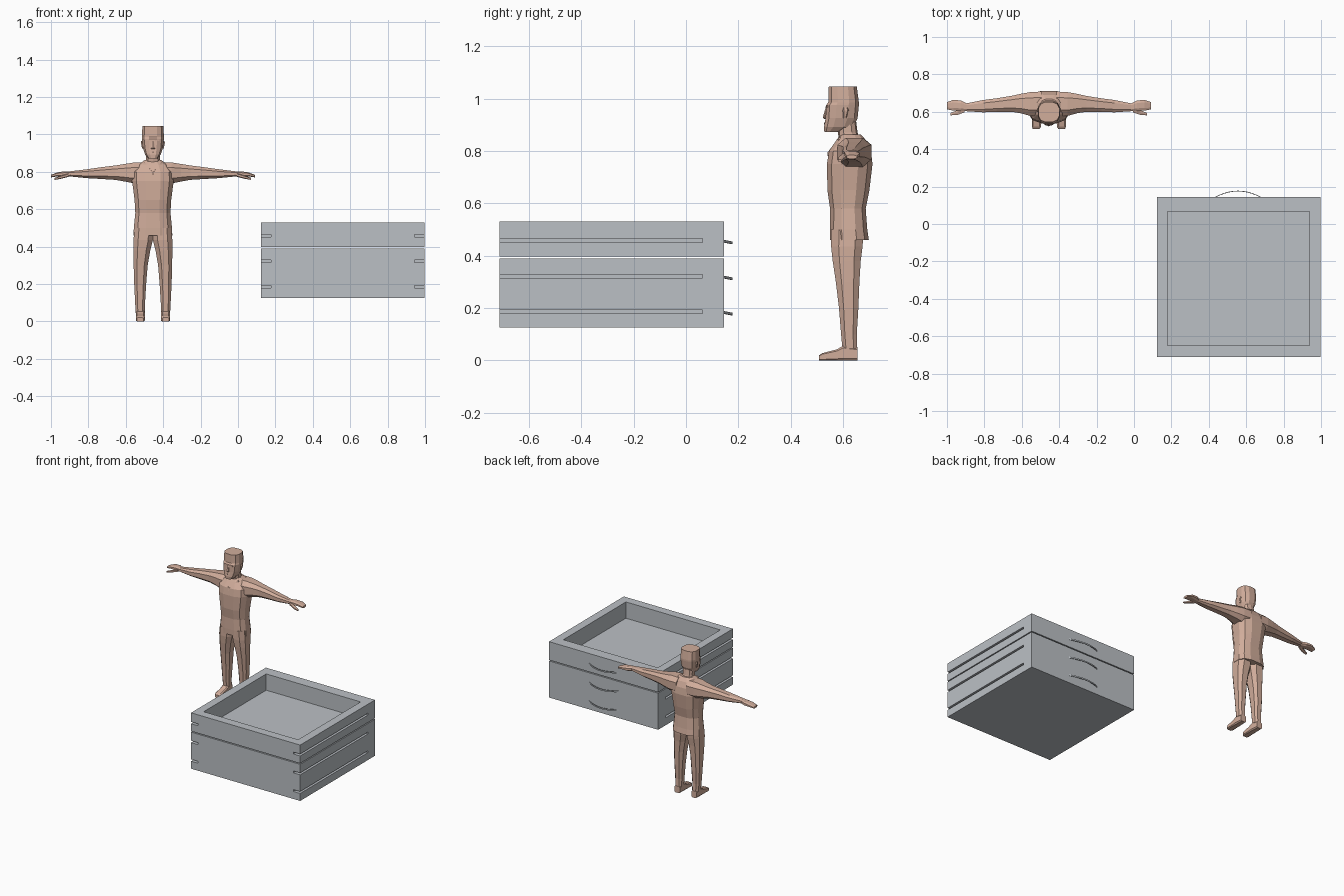
import bpy, bmesh, math
from mathutils import Vector


def material(name, rgb):
    m = bpy.data.materials.new(name)
    m.diffuse_color = (*rgb, 1)
    return m


GREY = material("drawer grey", (0.50, 0.53, 0.56))
SKIN = material("figure tan", (0.64, 0.42, 0.33))
CX = -0.455  # figure centre line


def finish(name, bm, mat):
    bmesh.ops.recalc_face_normals(bm, faces=bm.faces)
    me = bpy.data.meshes.new(name)
    bm.to_mesh(me)
    bm.free()
    me.materials.append(mat)
    ob = bpy.data.objects.new(name, me)
    bpy.context.collection.objects.link(ob)
    return ob


def box(name, lo, hi, mat):
    bm = bmesh.new()
    bmesh.ops.create_cube(bm, size=1)
    lo, hi = Vector(lo), Vector(hi)
    for v in bm.verts:
        v.co = (lo + hi) / 2 + Vector([a * b for a, b in zip(v.co, hi - lo)])
    return finish(name, bm, mat)


def skin_rings(name, rings, mat):
    bm = bmesh.new()
    vs = [[bm.verts.new(p) for p in r] for r in rings]
    n = len(vs[0])
    for a, b in zip(vs, vs[1:]):
        for i in range(n):
            bm.faces.new((a[i], a[(i + 1) % n], b[(i + 1) % n], b[i]))
    bm.faces.new(vs[0])
    bm.faces.new(vs[-1])
    return finish(name, bm, mat)


def loft(name, axis, sections, n=10, power=0.75, side=1):
    """Sections are (position, a0, a1, b0, b1) bounds across the given axis."""
    ang = [2 * math.pi * (i + 0.5) / n for i in range(n)]
    ca = [math.copysign(abs(math.cos(t)) ** power, math.cos(t)) for t in ang]
    sa = [math.copysign(abs(math.sin(t)) ** power, math.sin(t)) for t in ang]
    mc, ms = max(ca), max(sa)
    rings = []
    for t, a0, a1, b0, b1 in sections:
        ring = []
        for c, s in zip(ca, sa):
            a = (a0 + a1) / 2 + (a1 - a0) / 2 * c / mc
            b = (b0 + b1) / 2 + (b1 - b0) / 2 * s / ms
            x, y, z = {"x": (t, a, b), "y": (a, t, b), "z": (a, b, t)}[axis]
            ring.append((CX + side * x, y, z))
        rings.append(ring)
    return skin_rings(name, rings, SKIN)


def centred(rows):
    return [(z, -w, w, y0, y1) for z, w, y0, y1 in rows]


def cut(ob, cutters):
    for c in cutters:
        c.hide_render = True
        m = ob.modifiers.new("cut", "BOOLEAN")
        m.operation, m.solver, m.object = "DIFFERENCE", "EXACT", c
    dg = bpy.context.evaluated_depsgraph_get()
    me = bpy.data.meshes.new_from_object(ob.evaluated_get(dg))
    ob.modifiers.clear()
    ob.data = me
    for c in cutters:
        bpy.data.objects.remove(c)


# Stack of three drawers with runner grooves and bow handles
X0, X1, Y0, Y1 = 0.122, 0.997, -0.712, 0.145
for name, z0, z1 in (("bottom", 0.125, 0.26), ("middle", 0.26, 0.39), ("top", 0.397, 0.53)):
    drawer = box(name + "_drawer", (X0, Y0, z0), (X1, Y1, z1), GREY)
    g0, g1 = z0 + 0.054, z0 + 0.068
    cut(drawer, [
        box("cavity", (0.18, -0.65, z0 + 0.015), (0.937, 0.066, z1 + 0.1), GREY),
        box("groove_left", (X0 - 0.1, Y0 - 0.1, g0), (X0 + 0.054, 0.063, g1), GREY),
        box("groove_right", (X1 - 0.054, Y0 - 0.1, g0), (X1 + 0.1, 0.063, g1), GREY)])
    rings = []
    for i in range(17):
        t = i / 8 - 1
        x, bulge = 0.556 + 0.125 * t, 1 - t * t
        y, z = Y1 - 0.002 + 0.035 * bulge, z0 + 0.059 - 0.007 * bulge
        rings.append([(x, y - 0.004, z - 0.005), (x, y, z - 0.005),
                      (x, y, z + 0.005), (x, y - 0.004, z + 0.005)])
    skin_rings(name + "_handle", rings, GREY)

# Shirt-covered torso with a flared hem
loft("torso", "z", centred([
    (0.46, 0.104, 0.55, 0.698), (0.50, 0.102, 0.549, 0.692),
    (0.58, 0.094, 0.55, 0.686), (0.65, 0.098, 0.54, 0.70),
    (0.75, 0.111, 0.538, 0.712), (0.80, 0.11, 0.546, 0.706),
    (0.838, 0.08, 0.572, 0.69), (0.862, 0.045, 0.59, 0.668)]), 12)

# Neck and flat-topped head
loft("neck", "z", centred([
    (0.83, 0.042, 0.585, 0.668), (0.87, 0.037, 0.58, 0.655), (0.91, 0.038, 0.58, 0.65)]))
loft("head", "z", centred([
    (0.872, 0.026, 0.528, 0.592), (0.892, 0.042, 0.527, 0.64),
    (0.925, 0.053, 0.533, 0.655), (0.975, 0.059, 0.535, 0.66),
    (0.985, 0.059, 0.543, 0.66), (1.045, 0.056, 0.545, 0.652)]), 12)
loft("nose", "z", centred([
    (0.922, 0.010, 0.527, 0.55), (0.928, 0.011, 0.522, 0.55), (0.965, 0.005, 0.533, 0.55)]), 6)
loft("lips", "z", centred([(0.899, 0.014, 0.528, 0.55), (0.909, 0.012, 0.527, 0.55)]), 6)

for s, tag in ((-1, "right"), (1, "left")):
    # Ear, eyebrow and collar flap
    loft(tag + "_ear", "z", [
        (0.925, 0.05, 0.058, 0.60, 0.612), (0.955, 0.05, 0.064, 0.598, 0.622),
        (0.965, 0.05, 0.062, 0.60, 0.618)], 6, side=s)
    loft(tag + "_eyebrow", "x", [
        (0.010, 0.533, 0.55, 0.963, 0.970), (0.036, 0.538, 0.56, 0.966, 0.973)], 4, side=s)
    strip = [(0, 0.541, 0.780), (0.054, 0.583, 0.842), (0.044, 0.583, 0.852), (0, 0.541, 0.795)]
    skin_rings(tag + "_collar", [[(CX + s * x, y + d, z) for x, y, z in strip]
                                 for d in (0, 0.022)], SKIN)

    # Arm tapering to a flat hand with a thumb
    loft(tag + "_arm", "x", [
        (0.04, 0.578, 0.708, 0.74, 0.85), (0.10, 0.578, 0.705, 0.738, 0.85),
        (0.15, 0.592, 0.696, 0.748, 0.842), (0.20, 0.60, 0.685, 0.757, 0.834),
        (0.28, 0.60, 0.672, 0.762, 0.824), (0.35, 0.597, 0.663, 0.766, 0.814),
        (0.44, 0.603, 0.645, 0.775, 0.803), (0.47, 0.605, 0.660, 0.773, 0.803),
        (0.51, 0.606, 0.664, 0.776, 0.797), (0.545, 0.613, 0.652, 0.770, 0.784)], 8, side=s)
    loft(tag + "_thumb", "x", [
        (0.45, 0.597, 0.625, 0.773, 0.793), (0.49, 0.583, 0.608, 0.763, 0.780),
        (0.525, 0.581, 0.594, 0.757, 0.768)], 6, side=s)

    # Trouser leg
    loft(tag + "_leg", "z", [
        (0.045, 0.043, 0.092, 0.597, 0.654), (0.10, 0.042, 0.095, 0.592, 0.652),
        (0.20, 0.036, 0.100, 0.584, 0.658), (0.30, 0.028, 0.103, 0.572, 0.662),
        (0.38, 0.014, 0.104, 0.560, 0.667), (0.435, 0.0, 0.104, 0.554, 0.674),
        (0.50, 0.0, 0.098, 0.554, 0.678)], 8, side=s)

    # Shoe
    loft(tag + "_shoe", "y", [
        (0.508, 0.050, 0.086, 0, 0.020), (0.520, 0.043, 0.091, 0, 0.028),
        (0.575, 0.043, 0.091, 0, 0.042), (0.60, 0.043, 0.091, 0, 0.056),
        (0.655, 0.046, 0.089, 0, 0.048)], 8, 0.4, side=s)
